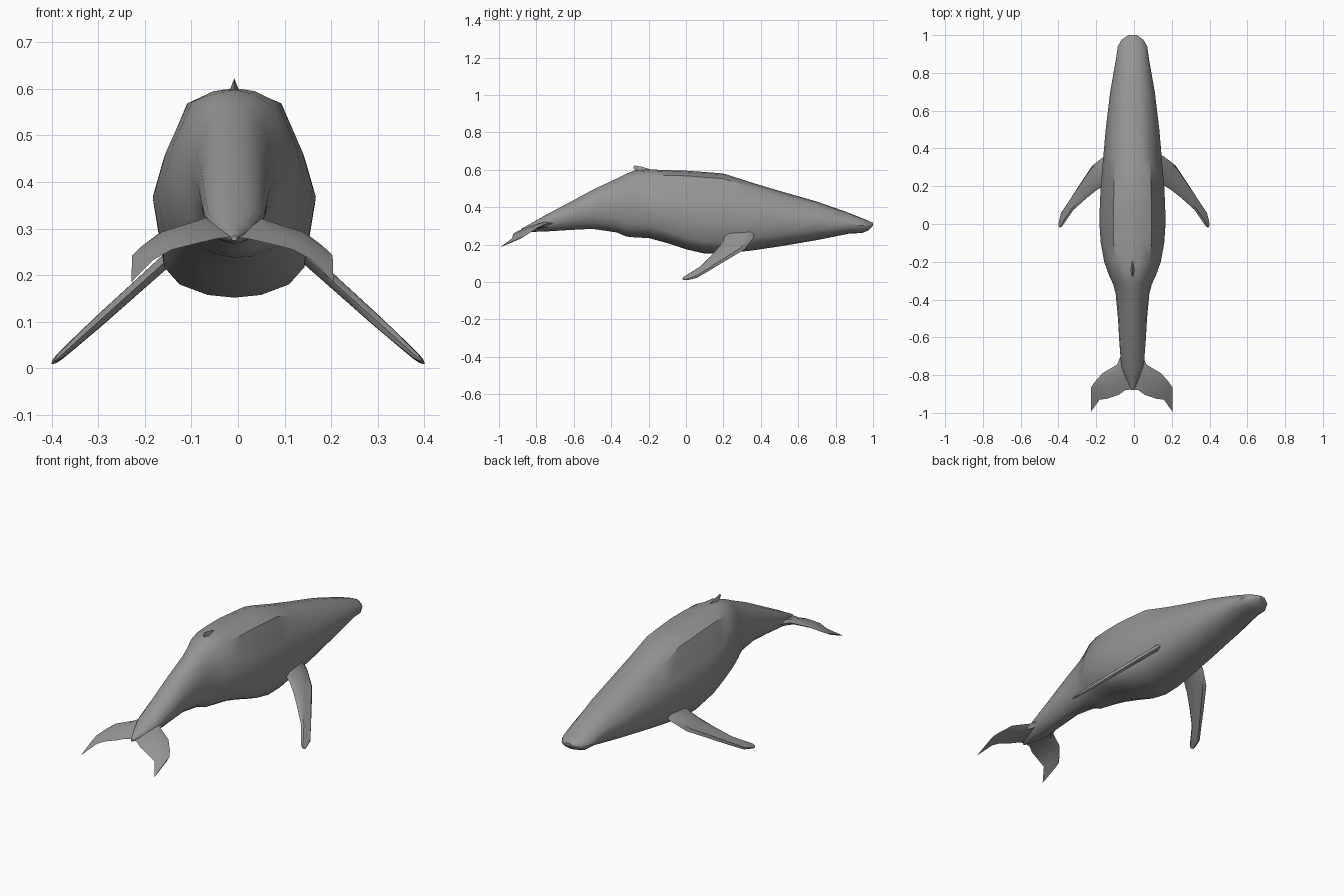
import bpy, bmesh, math
from mathutils import Vector

if "Cube" in bpy.data.objects:
    bpy.data.objects.remove(bpy.data.objects["Cube"])

skin = bpy.data.materials.new("whale_grey")
skin.diffuse_color = (0.30, 0.30, 0.30, 1)
skin.use_nodes = True
skin.node_tree.nodes["Principled BSDF"].inputs["Base Color"].default_value = skin.diffuse_color


def finish(name, bm, angle=40):
    bmesh.ops.recalc_face_normals(bm, faces=bm.faces)
    me = bpy.data.meshes.new(name)
    bm.to_mesh(me)
    bm.free()
    ob = bpy.data.objects.new(name, me)
    bpy.context.collection.objects.link(ob)
    me.materials.append(skin)
    bpy.ops.object.select_all(action='DESELECT')
    ob.select_set(True)
    bpy.context.view_layer.objects.active = ob
    bpy.ops.object.shade_smooth_by_angle(angle=math.radians(angle))
    return ob


def loft(name, rings, angle=40):
    """Skin closed rings of equal length and cap both ends."""
    bm = bmesh.new()
    vs = [[bm.verts.new(p) for p in r] for r in rings]
    n = len(vs[0])
    for a, b in zip(vs, vs[1:]):
        for i in range(n):
            j = (i + 1) % n
            bm.faces.new((a[i], a[j], b[j], b[i]))
    bm.faces.new(vs[0])
    bm.faces.new(vs[-1])
    return finish(name, bm, angle)


# Body: y, top z, bottom z, half width, roundness of section
CX = -0.008
stations = [
    (1.0, .316, .300, .022, 1), (.975, .328, .275, .058, .8),
    (.94, .342, .262, .078, .7), (.87, .370, .258, .088, .7),
    (.70, .430, .224, .118, .6), (.50, .487, .190, .142, .4),
    (.35, .532, .168, .155, .2), (.20, .580, .152, .168, 0),
    (.10, .588, .152, .173, 0), (0, .595, .175, .175, 0),
    (-.10, .598, .208, .168, .1), (-.20, .602, .235, .150, .2),
    (-.27, .598, .238, .125, .4), (-.32, .578, .243, .102, .6),
    (-.37, .553, .265, .089, .8), (-.50, .492, .284, .077, 1),
    (-.62, .427, .278, .070, 1), (-.75, .358, .270, .060, 1),
    (-.82, .318, .268, .035, 1), (-.88, .285, .274, .006, 1)]
# Half section of the chest: width fraction, height fraction
chest = [(0, 1), (.28, .985), (.58, .935), (.87, .65), (1, .46),
         (.87, .15), (.68, .065), (.33, .013), (0, 0)]
rings = []
for y, top, bot, w, k in stations:
    half = []
    for i, (u, v) in enumerate(chest):
        a = math.pi * i / 8
        u2, v2 = math.sin(a), .5 + .5 * math.cos(a)
        half.append((u + (u2 - u) * k, v + (v2 - v) * k))
    pts = half + [(-u, v) for u, v in half[-2:0:-1]]
    rings.append([(CX + u * w, y, bot + v * (top - bot)) for u, v in pts])
loft("body", rings)

# Flippers: leading edge x, y / trailing edge x, y / half thickness
flipper = [(.11, .37, .11, .21, .014), (.155, .36, .165, .20, .014),
           (.22, .31, .20, .178, .013), (.30, .19, .25, .138, .012),
           (.345, .12, .32, .075, .010), (.385, .06, .355, .025, .008),
           (.395, .02, .38, -.012, .006), (.40, -.005, .392, -.02, .002)]
slope = Vector((.67, 0, .74))  # normal of the drooping blade
for side, s in (("right", 1), ("left", -1)):
    rings = []
    for lx, ly, tx, ty, h in flipper:
        lead = Vector((lx, ly, .235 - .9 * (lx - .15)))
        trail = Vector((tx, ty, .235 - .9 * (tx - .15)))
        ring = [lead]
        ring += [lead.lerp(trail, t) + slope * h for t in (.12, .5, .85)]
        ring += [trail]
        ring += [lead.lerp(trail, t) - slope * h for t in (.85, .5, .12)]
        rings.append([(p.x * s, p.y, max(p.z, 0)) for p in ring])
    loft(side + "_flipper", rings)

# Flukes: leading edge point, trailing edge point, half thickness
fluke = [((0, -.58, .325), (0, -.875, .283), .018),
         ((.055, -.69, .318), (.035, -.88, .278), .016),
         ((.078, -.745, .312), (.07, -.905, .270), .013),
         ((.155, -.79, .292), (.13, -.925, .255), .009),
         ((.195, -.835, .262), (.17, -.93, .233), .006),
         ((.215, -.865, .243), (.217, -.995, .185), .003)]
rings = []
for s, part in ((-1, fluke[:0:-1]), (1, fluke)):
    for a, b, h in part:
        a, b = Vector(a), Vector(b)
        up = Vector((0, 0, h))
        ring = [a, a.lerp(b, .2) + up, a.lerp(b, .65) + up * .7, b,
                b.lerp(a, .35) - up * .7, a.lerp(b, .2) - up]
        rings.append([(p.x * s - .012, p.y, p.z) for p in ring])
loft("tail_flukes", rings, 30)

# Small hooked dorsal fin
fin = [(-.17, .596), (-.235, .616), (-.275, .623), (-.283, .612), (-.265, .590)]
bm = bmesh.new()
rim = [bm.verts.new((CX, y, z)) for y, z in fin]
for s in (-1, 1):
    mid = bm.verts.new((CX + s * .010, -.245, .597))
    for a, b in zip(rim, rim[1:] + rim[:1]):
        bm.faces.new((a, b, mid))
finish("dorsal_fin", bm)
